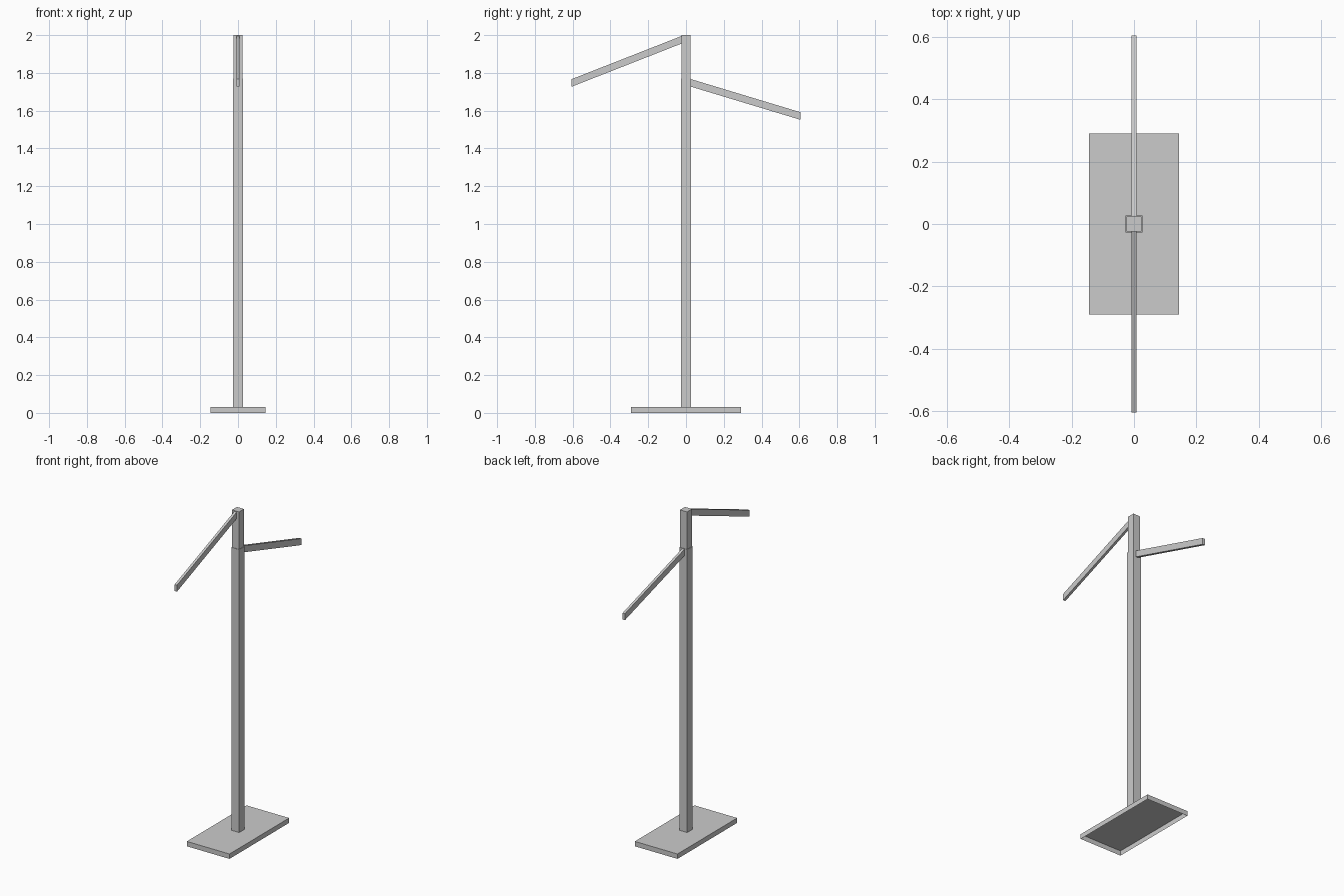
import bpy, bmesh

if "Cube" in bpy.data.objects:
    bpy.data.objects.remove(bpy.data.objects["Cube"])


def make_object(name, bm):
    bmesh.ops.recalc_face_normals(bm, faces=bm.faces)
    mesh = bpy.data.meshes.new(name)
    bm.to_mesh(mesh)
    bm.free()
    obj = bpy.data.objects.new(name, mesh)
    bpy.context.collection.objects.link(obj)
    return obj


def box(name, hx, hy, z0, z1, open_bottom=False):
    bm = bmesh.new()
    bmesh.ops.create_cube(bm, size=2)
    for v in bm.verts:
        v.co = (v.co.x * hx, v.co.y * hy, z1 if v.co.z > 0 else z0)
    obj = make_object(name, bm)
    if open_bottom:
        # Remove the underside after normals are settled, leaving a hollow shell
        bm = bmesh.new()
        bm.from_mesh(obj.data)
        bottom = [f for f in bm.faces if f.normal.z < -0.9]
        bmesh.ops.delete(bm, geom=bottom, context='FACES')
        bm.to_mesh(obj.data)
        bm.free()
    return obj


def arm(name, y0, z0, y1, z1, hx=0.008, depth=0.04):
    # Sloping bar with vertical ends: side profile extruded across x
    bm = bmesh.new()
    profile = [(y0, z0), (y1, z1), (y1, z1 - depth), (y0, z0 - depth)]
    face = bm.faces.new([bm.verts.new((-hx, y, z)) for y, z in profile])
    ext = bmesh.ops.extrude_face_region(bm, geom=[face])
    moved = [g for g in ext['geom'] if isinstance(g, bmesh.types.BMVert)]
    bmesh.ops.translate(bm, verts=moved, vec=(2 * hx, 0, 0))
    # Restore the first cap if the extrusion consumed it
    if not any(all(v.co.x < 0 for v in f.verts) for f in bm.faces):
        bmesh.ops.holes_fill(bm, edges=bm.edges, sides=4)
    return make_object(name, bm)


# Hollow foot plate, open underneath
box("base_plate", 0.145, 0.29, 0, 0.03, open_bottom=True)

# Two-stage square post
box("lower_post", 0.027, 0.027, 0.03, 1.77)
box("upper_post", 0.024, 0.024, 1.77, 2.0)

# Slanted arms, front one higher than the back one
arm("front_arm", -0.024, 1.995, -0.605, 1.767)
arm("back_arm", 0.026, 1.767, 0.605, 1.592)
